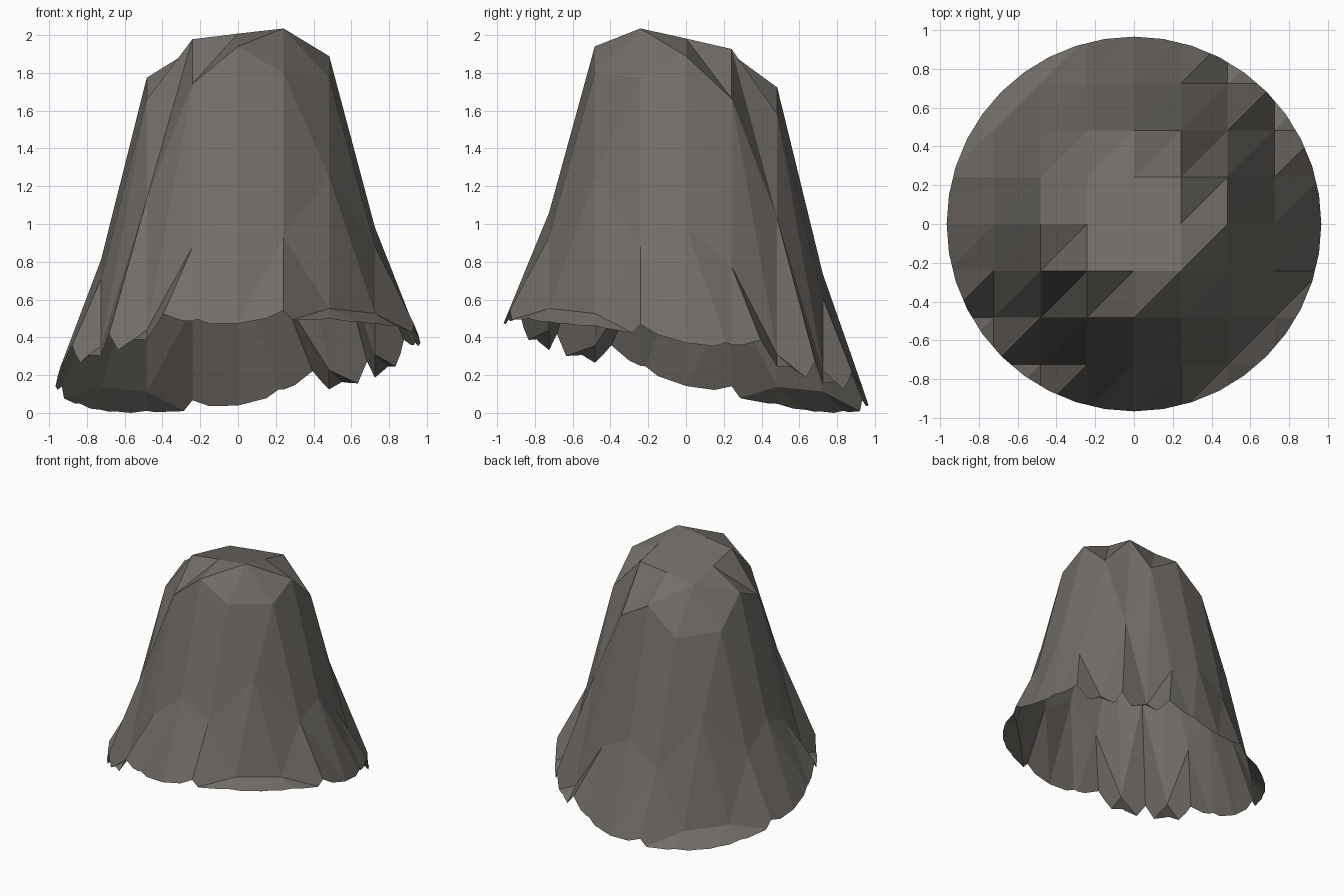
import bpy, bmesh, math
from mathutils import Vector

cube = bpy.data.objects.get("Cube")
if cube:
    bpy.data.objects.remove(cube, do_unlink=True)

RADIUS = 0.966
CELLS = 8
SIDES = 40
TILT_X, TILT_Y = 0.118, -0.225

# Radial profile of the rock: distance from the axis, height
PROFILE = [(0, 1.912), (0.34, 1.912), (0.483, 1.79), (0.54, 1.62), (0.683, 1.04),
           (0.725, 0.855), (0.764, 0.70), (0.871, 0.29), (0.966, 0.215),
           (1.0, 0.19), (1.025, 0.15), (1.08, 0.12), (1.4, 0.05)]


def height(x, y):
    r = math.hypot(x, y)
    for (r0, z0), (r1, z1) in zip(PROFILE, PROFILE[1:]):
        if r <= r1:
            return z0 + (z1 - z0) * (r - r0) / (r1 - r0) + TILT_X * x + TILT_Y * y
    return PROFILE[-1][1]


# Stone material
stone = bpy.data.materials.new("warm_grey_stone")
stone.use_nodes = True
colour = (0.165, 0.152, 0.136, 1)
stone.diffuse_color = colour
bsdf = next(n for n in stone.node_tree.nodes if n.type == 'BSDF_PRINCIPLED')
bsdf.inputs["Base Color"].default_value = colour
bsdf.inputs["Roughness"].default_value = 0.9

# Coarse terrain grid, every cell split along the same diagonal
bm = bmesh.new()
bmesh.ops.create_grid(bm, x_segments=CELLS, y_segments=CELLS, size=RADIUS)
for face in list(bm.faces):
    corners = sorted(face.verts, key=lambda v: v.co.x + v.co.y)
    bmesh.utils.face_split(face, corners[0], corners[-1])
for v in bm.verts:
    v.co.z = height(v.co.x, v.co.y)

# Trim the terrain to a round outline, leaving the underside open
apothem = RADIUS * math.cos(math.pi / SIDES)
for i in range(SIDES):
    a = math.tau * (i + 0.5) / SIDES
    out = Vector((math.cos(a), math.sin(a), 0))
    bmesh.ops.bisect_plane(bm, geom=bm.verts[:] + bm.edges[:] + bm.faces[:],
                           dist=1e-5, plane_co=out * apothem, plane_no=out,
                           clear_outer=True)

# Rest the lowest rim point on the ground
low = min(v.co.z for v in bm.verts)
bmesh.ops.translate(bm, verts=bm.verts[:], vec=(0, 0, -low))
for f in bm.faces:
    f.normal_update()
    if f.normal.z < 0:
        f.normal_flip()
    f.smooth = False

mesh = bpy.data.meshes.new("rock_mound")
bm.to_mesh(mesh)
bm.free()
mesh.materials.append(stone)
rock = bpy.data.objects.new("rock_mound", mesh)
bpy.context.collection.objects.link(rock)
